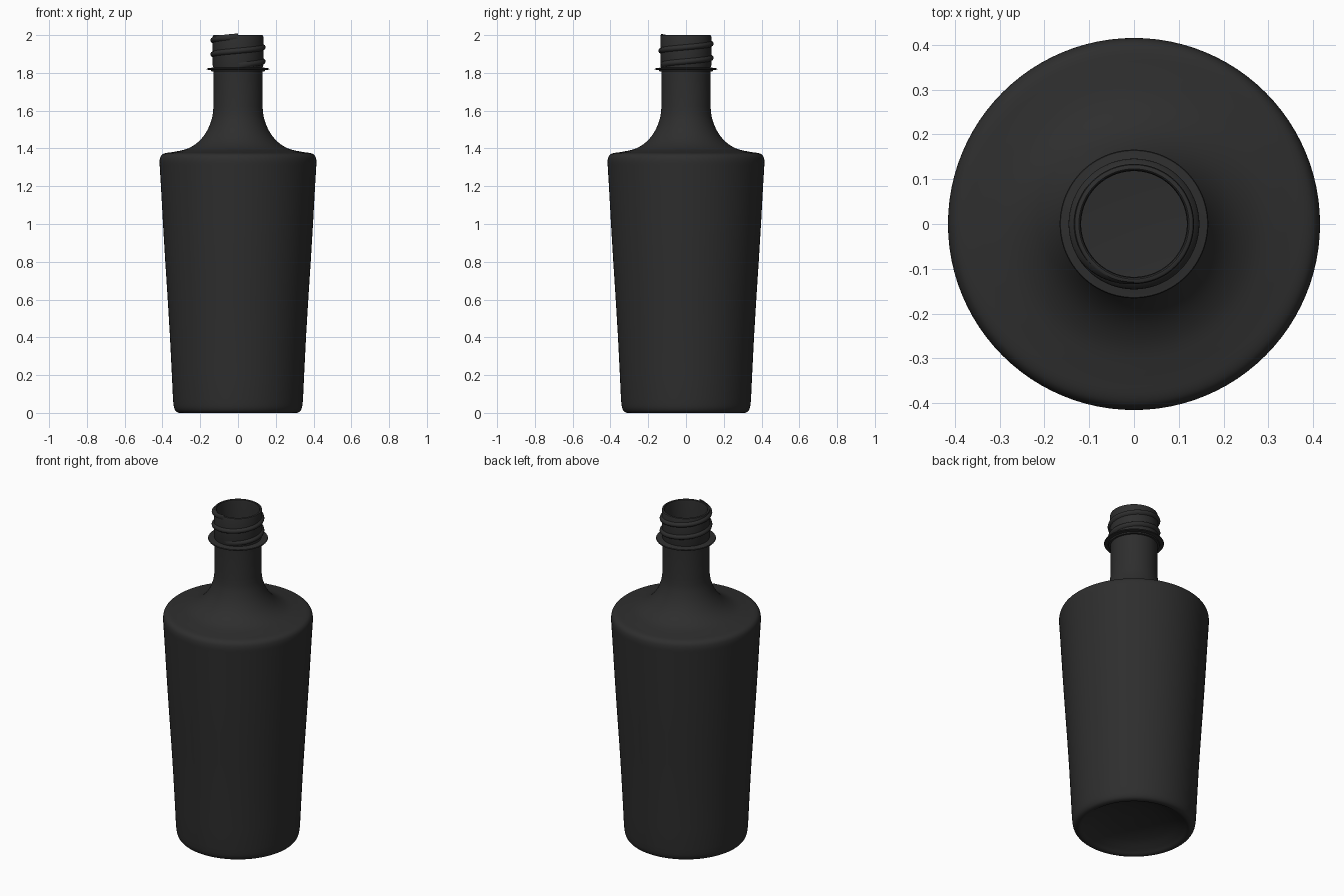
import bpy, bmesh, math
from mathutils import Vector

if "Cube" in bpy.data.objects:
    bpy.data.objects.remove(bpy.data.objects["Cube"])

mat = bpy.data.materials.new("matte_charcoal")
mat.diffuse_color = (0.027, 0.027, 0.027, 1)
mat.use_nodes = True
mat.node_tree.nodes["Principled BSDF"].inputs["Base Color"].default_value = mat.diffuse_color


def finish(name, bm, angle=35):
    bmesh.ops.recalc_face_normals(bm, faces=bm.faces)
    me = bpy.data.meshes.new(name)
    bm.to_mesh(me)
    bm.free()
    me.materials.append(mat)
    ob = bpy.data.objects.new(name, me)
    bpy.context.collection.objects.link(ob)
    bpy.ops.object.select_all(action='DESELECT')
    ob.select_set(True)
    bpy.context.view_layer.objects.active = ob
    bpy.ops.object.shade_smooth_by_angle(angle=math.radians(angle))
    return ob


def smooth(pts, n=5):
    """Catmull-Rom curve through (radius, z) points."""
    p = [Vector(q) for q in [pts[0]] + pts + [pts[-1]]]
    out = []
    for i in range(1, len(p) - 2):
        a, b, c, d = p[i - 1:i + 3]
        for k in range(n):
            t = k / n
            out.append(0.5 * (2 * b + (c - a) * t + (2 * a - 5 * b + 4 * c - d) * t**2
                              + (3 * b - a - 3 * c + d) * t**3))
    return [tuple(v) for v in out + [p[-1]]]


def lathe(name, prof, seg=96, closed=False):
    bm = bmesh.new()
    rings = []
    for r, z in prof:
        if r < 1e-5:
            rings.append([bm.verts.new((0, 0, z))] * seg)
        else:
            rings.append([bm.verts.new((r * math.cos(2 * math.pi * i / seg),
                                        r * math.sin(2 * math.pi * i / seg), z)) for i in range(seg)])
    pairs = list(zip(rings, rings[1:])) + ([(rings[-1], rings[0])] if closed else [])
    for a, b in pairs:
        for i in range(seg):
            j = (i + 1) % seg
            bm.faces.new(list(dict.fromkeys((a[i], a[j], b[j], b[i]))))
    return finish(name, bm)


# Bottle: hollow base, tapered body, rounded shoulder, neck, lip and inner wall
base = smooth([(0, 0.075), (0.12, 0.066), (0.21, 0.045), (0.27, 0.018), (0.295, 0.003), (0.31, 0.0),
               (0.328, 0.008), (0.339, 0.03), (0.344, 0.07)])
body = [(0.35, 0.2), (0.36, 0.4), (0.372, 0.6), (0.385, 0.8), (0.397, 1.0), (0.408, 1.2)]
shoulder = smooth([(0.414, 1.30), (0.415, 1.335), (0.408, 1.36), (0.388, 1.374), (0.34, 1.382),
                   (0.27, 1.398), (0.21, 1.435), (0.165, 1.492), (0.138, 1.56), (0.13, 1.62)])
lip = [(0.13, 1.80), (0.131, 1.83), (0.134, 1.84), (0.134, 1.992), (0.132, 1.998), (0.129, 2.0),
       (0.123, 2.0), (0.12, 1.997), (0.118, 1.985)]
inside = smooth([(0.118, 1.62), (0.128, 1.55), (0.2, 1.425), (0.33, 1.37), (0.40, 1.34),
                 (0.402, 1.30)]) + [(0.333, 0.1), (0.31, 0.09), (0, 0.09)]
lathe("bottle", base + body + shoulder + lip + inside)

# Collar ring below the thread
lathe("neck_collar", [(0.125, 1.807), (0.141, 1.808), (0.143, 1.815), (0.164, 1.817), (0.166, 1.82),
                      (0.164, 1.824), (0.14, 1.827), (0.125, 1.83)], closed=True)

# Screw thread: helical ridge fading out at both ends
bm = bmesh.new()
turns, pitch, steps = 2.0, 0.075, 160
prev = None
for s in range(steps + 1):
    t = s / steps
    a = 2 * math.pi * turns * t - math.pi / 2
    z = 1.842 + pitch * turns * t
    fade = min(1, t / 0.08, (1 - t) / 0.08)
    h = 0.013 * fade
    row = [bm.verts.new((r * math.cos(a), r * math.sin(a), z + dz)) for r, dz in
           ((0.130, -0.017), (0.134 + h * 0.75, -0.009), (0.133 + h, 0),
            (0.134 + h * 0.75, 0.009), (0.130, 0.017))]
    if prev:
        for k in range(5):
            m = (k + 1) % 5
            bm.faces.new((prev[k], prev[m], row[m], row[k]))
    prev = row
finish("screw_thread", bm, 50)
